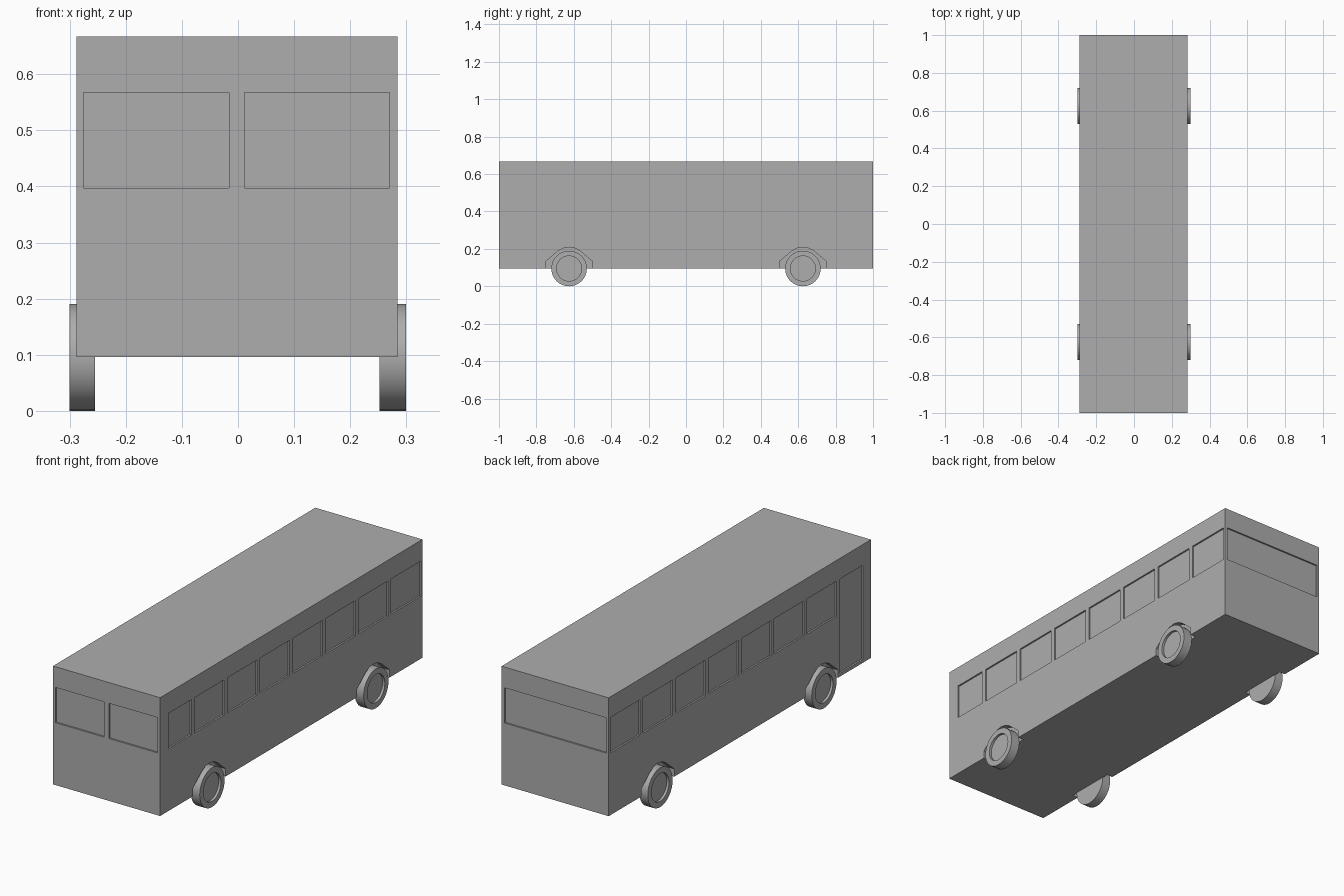
import bpy, bmesh, math
from mathutils import Matrix, Vector

if "Cube" in bpy.data.objects:
    bpy.data.objects.remove(bpy.data.objects["Cube"])

XL, XR = -0.2875, 0.2845      # body sides
Z0, Z1 = 0.096, 0.667         # body floor and roof
WIN0, WIN1 = 0.397, 0.567     # window sill and head
D = 0.008                     # recess depth of the panes
OUT = 0.05                    # cutter overshoot
AXLES = (-0.625, 0.625)

grey = bpy.data.materials.new("plain grey")
grey.diffuse_color = (0.42, 0.42, 0.42, 1)
grey.use_nodes = True
grey.node_tree.nodes["Principled BSDF"].inputs["Base Color"].default_value = grey.diffuse_color


def finish(bm, name):
    bmesh.ops.recalc_face_normals(bm, faces=bm.faces)
    me = bpy.data.meshes.new(name)
    bm.to_mesh(me)
    bm.free()
    me.materials.append(grey)
    ob = bpy.data.objects.new(name, me)
    bpy.context.collection.objects.link(ob)
    return ob


def box(bm, x0, x1, y0, y1, z0, z1):
    size = Vector((x1 - x0, y1 - y0, z1 - z0))
    mid = Vector((x0 + x1, y0 + y1, z0 + z1)) / 2
    bmesh.ops.create_cube(bm, size=1, matrix=Matrix.Translation(mid) @ Matrix.Diagonal((*size, 1)))


def prism_x(bm, outline, x0, x1):
    a = [bm.verts.new((x0, y, z)) for y, z in outline]
    b = [bm.verts.new((x1, y, z)) for y, z in outline]
    n = len(a)
    bm.faces.new(a)
    bm.faces.new(b[::-1])
    for i in range(n):
        bm.faces.new((a[i], b[i], b[(i + 1) % n], a[(i + 1) % n]))


# Body shell
bm = bmesh.new()
box(bm, XL, XR, -1, 1, Z0, Z1)
body = finish(bm, "bus_body")

# Recess cutters: side windows, door, end windows, wheel arches
bm = bmesh.new()
left, right = (XL - OUT, XL + D), (XR - D, XR + OUT)
for i in range(1, 8):
    c = -0.875 + 0.25 * i
    for x0, x1 in (left, right):
        box(bm, x0, x1, c - 0.113, c + 0.113, WIN0, WIN1)
box(bm, *right, -0.938, -0.762, WIN0, WIN1)
box(bm, *left, -0.938, -0.762, 0.112, WIN1)
box(bm, -0.275, -0.016, -1 - OUT, -1 + D, WIN0, WIN1)
box(bm, 0.012, 0.27, -1 - OUT, -1 + D, WIN0, WIN1)
box(bm, -0.275, 0.27, 1 - D, 1 + OUT, WIN0, WIN1)

half = [(0.125, 0.05), (0.125, 0.133), (0.06, 0.188), (0.03, 0.204)]
arch = half + [(0, 0.209)] + [(-y, z) for y, z in reversed(half)]
for yc in AXLES:
    outline = [(yc + y, z) for y, z in arch]
    prism_x(bm, outline, XL - OUT, -0.257)
    prism_x(bm, outline, 0.2545, XR + OUT)
cutter = finish(bm, "recess_cutter")
cutter.hide_render = True

mod = body.modifiers.new("recesses", 'BOOLEAN')
mod.operation = 'DIFFERENCE'
mod.solver = 'EXACT'
mod.object = cutter
bpy.context.view_layer.objects.active = body
bpy.ops.object.modifier_apply(modifier=mod.name)
bpy.data.objects.remove(cutter)


# Wheels: lathe profile (x, radius) from inner face to dished hub
def wheel(name, x_in, x_out, yc):
    s = 1 if x_out > x_in else -1
    profile = [(x_in, 0.095), (x_out, 0.095), (x_out, 0.067), (x_out - s * 0.012, 0.067)]
    n = 32
    bm = bmesh.new()
    rings = []
    for x, r in profile:
        rings.append([bm.verts.new((x, yc + r * math.cos(2 * math.pi * k / n),
                                    0.095 + r * math.sin(2 * math.pi * k / n))) for k in range(n)])
    for a, b in zip(rings, rings[1:]):
        for k in range(n):
            m = (k + 1) % n
            bm.faces.new((a[k], a[m], b[m], b[k]))
    bm.faces.new(rings[0])
    bm.faces.new(rings[-1])
    ob = finish(bm, name)
    bpy.ops.object.select_all(action='DESELECT')
    ob.select_set(True)
    bpy.context.view_layer.objects.active = ob
    bpy.ops.object.shade_smooth_by_angle(angle=math.radians(30))


for end, yc in zip(("front", "rear"), AXLES):
    wheel(end + "_left_wheel", -0.255, -0.30, yc)
    wheel(end + "_right_wheel", 0.2525, 0.2995, yc)
